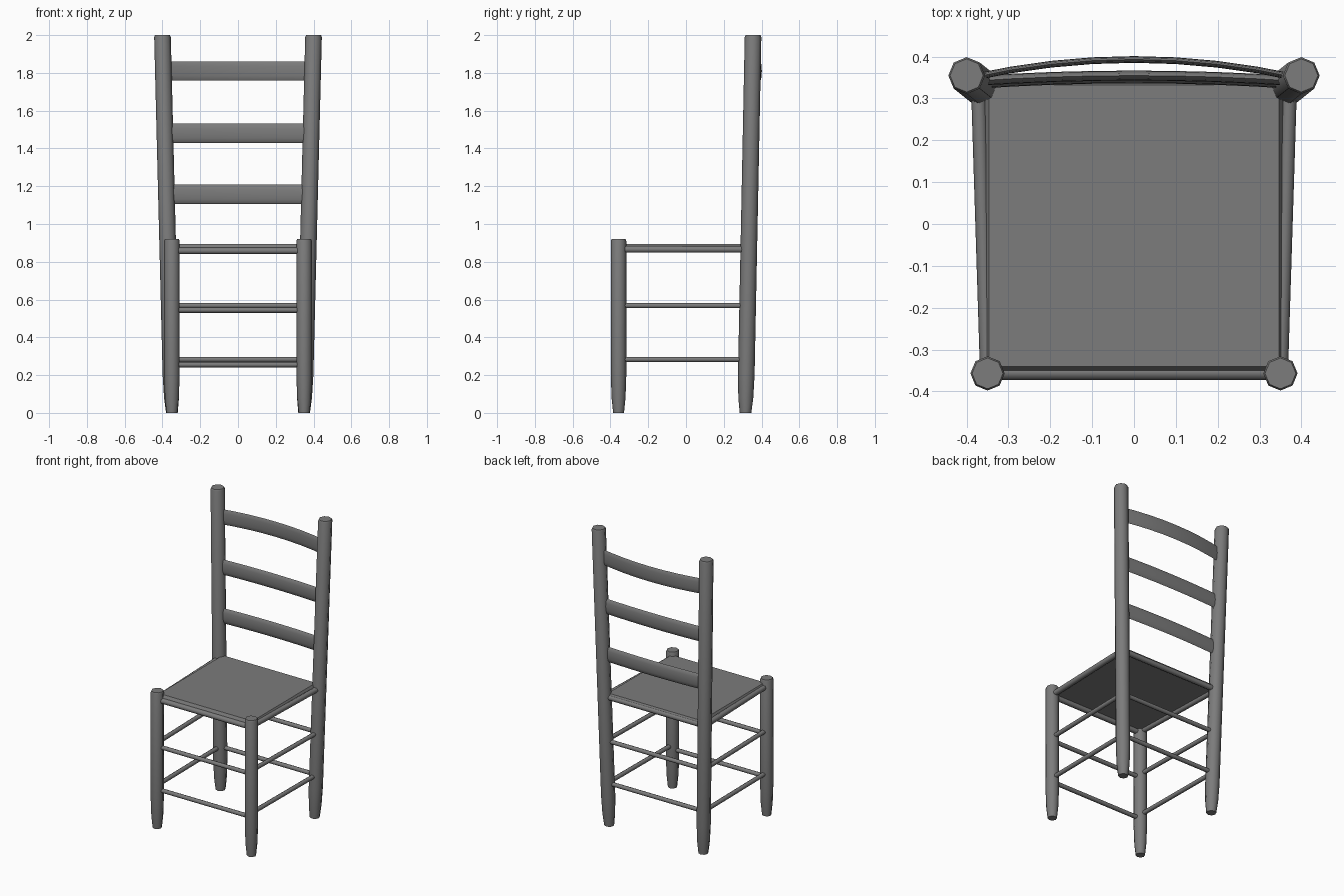
import bpy, bmesh, math
from mathutils import Vector

cube = bpy.data.objects.get("Cube")
if cube:
    bpy.data.objects.remove(cube, do_unlink=True)

grey = bpy.data.materials.new("warm_grey_wood")
grey.use_nodes = True
grey.diffuse_color = (0.2, 0.2, 0.2, 1)
grey.node_tree.nodes["Principled BSDF"].inputs["Base Color"].default_value = (0.2, 0.2, 0.2, 1)

X, Y, Z = Vector((1, 0, 0)), Vector((0, 1, 0)), Vector((0, 0, 1))


def finish(name, bm, angle):
    bmesh.ops.recalc_face_normals(bm, faces=bm.faces)
    mesh = bpy.data.meshes.new(name)
    bm.to_mesh(mesh)
    bm.free()
    mesh.materials.append(grey)
    ob = bpy.data.objects.new(name, mesh)
    bpy.context.collection.objects.link(ob)
    bpy.ops.object.select_all(action='DESELECT')
    ob.select_set(True)
    bpy.context.view_layer.objects.active = ob
    bpy.ops.object.shade_smooth_by_angle(angle=math.radians(angle))
    return ob


def loft(name, rings, u, v, sides=8, angle=50):
    """Skin elliptical rings (centre, radius along u, radius along v)."""
    bm = bmesh.new()
    loops = []
    for centre, ru, rv in rings:
        turns = [math.tau * i / sides for i in range(sides)]
        loops.append([bm.verts.new(Vector(centre) + u * ru * math.cos(t) + v * rv * math.sin(t))
                      for t in turns])
    for a, b in zip(loops, loops[1:]):
        for i in range(sides):
            j = (i + 1) % sides
            bm.faces.new((a[i], a[j], b[j], b[i]))
    bm.faces.new(loops[0])
    bm.faces.new(loops[-1])
    return finish(name, bm, angle)


def leg(name, bottom, top, radius):
    # straight turned post, tapered foot and softened top edge
    bottom, top = Vector(bottom), Vector(top)
    stops = [(0, 0.7), (0.08, 0.9), (0.2, 1), (top.z - 0.01, 1), (top.z, 0.9)]
    loft(name, [(bottom.lerp(top, z / top.z), radius * s, radius * s) for z, s in stops], X, Y)


def rung(name, start, end, radius, across):
    loft(name, [(start, radius, radius), (end, radius, radius)], across, Z)


def back_at(z, side=1):
    # centre of a rear post at height z
    return Vector((side * (0.35 + 0.025 * z), 0.315 + 0.02 * z, z))


# Posts
for side, word in ((1, "left"), (-1, "right")):
    leg("front_leg_" + word, (side * 0.35, -0.357, 0), (side * 0.35, -0.357, 0.92), 0.041)
    leg("back_leg_" + word, back_at(0, side), back_at(2, side), 0.044)

# Rungs and seat rails: front ones sit slightly lower than the side and back ones
for level, z, drop, r in (("lower_rung", 0.283, 0.028, 0.014),
                          ("upper_rung", 0.568, 0.024, 0.014),
                          ("seat_rail", 0.866, 0.008, 0.018)):
    rung("front_" + level, (-0.35, -0.355, z - drop), (0.35, -0.355, z - drop), r, Y)
    rung("back_" + level, back_at(z, -1), back_at(z), r, Y)
    for side, word in ((1, "left"), (-1, "right")):
        rung(word + "_" + level, (side * 0.35, -0.357, z), back_at(z, side), r, X)

# Curved ladder slats
for name, z, bow, thick in (("lower_slat", 1.157, 0.013, 0.012),
                            ("middle_slat", 1.48, 0.013, 0.012),
                            ("top_slat", 1.81, 0.045, 0.008)):
    end = back_at(z)
    rings = []
    for i in range(-4, 5):
        t = i / 4
        rings.append(((end.x * t, end.y - 0.003 + bow * (1 - t * t), z), thick, 0.051))
    loft(name, rings, Y, Z, sides=12, angle=70)

# Seat panel with sloping edges
bm = bmesh.new()
bmesh.ops.create_cube(bm, size=1)
for vert in bm.verts:
    inset = 0.014 if vert.co.z > 0 else 0
    vert.co.x = math.copysign(0.36 - inset, vert.co.x)
    vert.co.y = math.copysign(0.35 - inset, vert.co.y) - 0.004
    vert.co.z = 0.893 if vert.co.z > 0 else 0.868
finish("seat", bm, 30)
